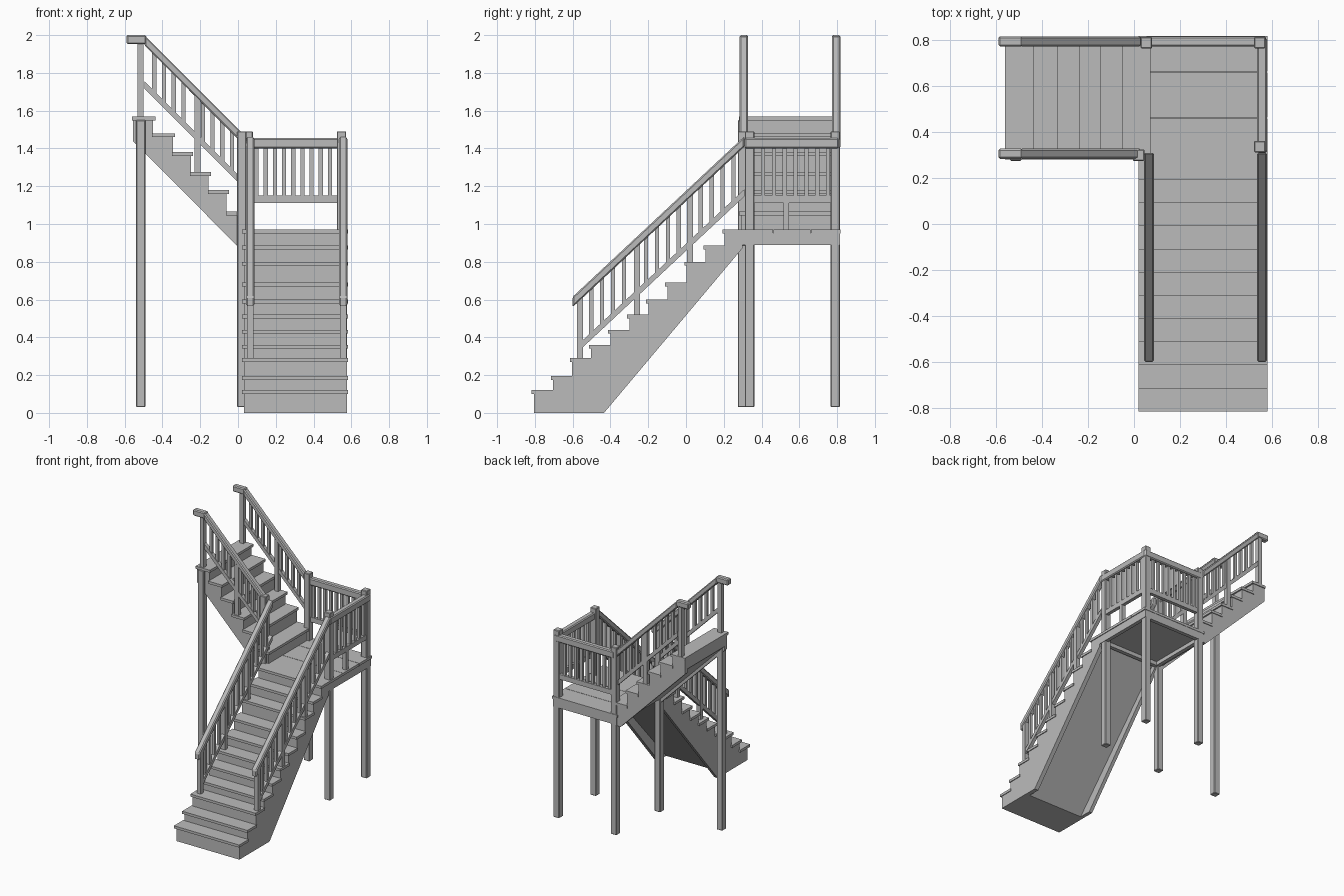
import bpy, bmesh

cube = bpy.data.objects.get("Cube")
if cube:
    bpy.data.objects.remove(cube, do_unlink=True)

# Single painted-wood colour
GREY = (0.5, 0.5, 0.5, 1)
mat = bpy.data.materials.new("plain grey")
mat.use_nodes = True
mat.diffuse_color = GREY
bsdf = next(n for n in mat.node_tree.nodes if n.type == "BSDF_PRINCIPLED")
bsdf.inputs["Base Color"].default_value = GREY


def prism(name, profile, c0, c1, axis="y", bevel=0):
    """Extrude an (s, z) profile across c0..c1; s runs along +y or along -x."""
    def place(s, z, c):
        return (c, s, z) if axis == "y" else (-s, c, z)
    bm = bmesh.new()
    near = [bm.verts.new(place(s, z, c0)) for s, z in profile]
    far = [bm.verts.new(place(s, z, c1)) for s, z in profile]
    bm.faces.new(near)
    bm.faces.new(far)
    for i in range(len(profile)):
        j = (i + 1) % len(profile)
        bm.faces.new((near[i], near[j], far[j], far[i]))
    bmesh.ops.recalc_face_normals(bm, faces=bm.faces)
    mesh = bpy.data.meshes.new(name)
    bm.to_mesh(mesh)
    bm.free()
    mesh.materials.append(mat)
    ob = bpy.data.objects.new(name, mesh)
    bpy.context.collection.objects.link(ob)
    if bevel:
        mod = ob.modifiers.new("chamfer", "BEVEL")
        mod.width = bevel
        mod.segments = 1
    return ob


def slab(name, s0, s1, z0, z1, c0, c1, axis="y", bevel=0):
    return prism(name, [(s0, z0), (s1, z0), (s1, z1), (s0, z1)], c0, c1, axis, bevel)


def flight(name, axis, c0, c1, fronts, tops, end, base, under, inner):
    """Sawtooth side stringers, a recessed core with risers, and nosed treads."""
    saw = [(fronts[0], base)]
    for i, top in enumerate(tops):
        back = fronts[i + 1] if i + 1 < len(fronts) else end
        saw += [(fronts[i], top - 0.02), (back, top - 0.02)]
        slab(f"{name}_tread", fronts[i] - 0.012, back + 0.004, top - 0.02, top,
             c0, c1, axis)
    edge = 0.012
    wide = 0.04
    prism(f"{name}_stringer", saw + under, c0 + edge, c0 + wide, axis)
    prism(f"{name}_stringer", saw + under, c1 - wide, c1 - edge / 2, axis)
    prism(f"{name}_core", saw + inner, c0 + wide, c1 - wide, axis)


def railing(name, axis, c, a, b, drop, count, newels=(), lower_end=None):
    """Handrail, lower rail, balusters and newels between points a and b."""
    (s0, z0), (s1, z1) = a, b

    def height(s):
        return z0 + (z1 - z0) * (s - s0) / (s1 - s0)

    def bar(part, p, q, down, thick, half, bevel=0):
        hp, hq = height(p) - down, height(q) - down
        prism(f"{name}_{part}", [(p, hp - thick), (q, hq - thick), (q, hq), (p, hp)],
              c - half, c + half, axis, bevel)

    start = s0 + 0.04 if lower_end is None else lower_end
    bar("handrail", s0, s1, 0, 0.055, 0.022, 0.007)
    bar("lower_rail", start, s1, drop, 0.038, 0.014)
    step = (s1 - start) / (count + 1)
    for i in range(1, count + 1):
        s = start + i * step
        if all(abs(s - n) > 0.025 for n, _ in newels):
            slab(f"{name}_baluster", s - 0.011, s + 0.011, height(s) - drop - 0.02,
                 height(s) - 0.04, c - 0.01, c + 0.01, axis)
    for s, foot in newels:
        slab(f"{name}_newel", s - 0.016, s + 0.016, foot, height(s) - 0.03,
             c - 0.017, c + 0.017, axis)


# Lower flight, climbing towards the back
lower_tops = [0.12, 0.195, 0.29, 0.36, 0.44, 0.52, 0.6, 0.69, 0.8, 0.885, 0.97]
lower_fronts = [-0.805 + 0.101 * i for i in range(len(lower_tops))]
flight("lower_flight", "y", 0.02, 0.582, lower_fronts, lower_tops, 0.3, 0,
       [(0.3, 0.873), (-0.434, 0)], [(0.3, 0.93), (-0.53, 0)])

# Upper flight, climbing towards the right
flight("upper_flight", "x", 0.28, 0.815, [-0.06, 0.06, 0.155, 0.25, 0.345, 0.45],
       [1.065, 1.18, 1.275, 1.38, 1.48, 1.568], 0.557, 0.89,
       [(0.557, 1.44), (0, 0.88)], [(0.557, 1.47), (0, 0.91)])

# Landing planks, frame boards and underside
for y0, y1 in ((0.3, 0.46), (0.463, 0.66), (0.663, 0.818)):
    slab("landing_plank", y0, y1, 0.95, 0.97, 0.02, 0.582)
slab("landing_deck", 0.3, 0.8, 0.92, 0.952, 0.04, 0.57)
for x in (0.03, 0.546):
    slab("landing_side_board", 0.3, 0.815, 0.89, 0.952, x, x + 0.03)
for y in (0.295, 0.785):
    slab("landing_cross_board", y, y + 0.03, 0.89, 0.951, 0.031, 0.575)

# Support posts that carry on up as the main newels
for x, y, top in ((0.548, 0.79, 1.49), (0.548, 0.337, 1.49), (0.054, 0.79, 1.49),
                  (0.02, 0.3, 1.49), (-0.515, 0.3, 1.55)):
    r = 0.025
    slab("support_post", y - r, y + r, 0.03, top, x - r, x + r, bevel=0.004)

# Lower flight railings
for x in (0.065, 0.557):
    railing("lower_railing", "y", x, (-0.6, 0.615), (0.31, 1.465), 0.28, 14,
            [(-0.56, 0.28), (-0.26, 0.51), (0.02, 0.79)], lower_end=-0.56)

# Upper flight railings with level top ends
for y in (0.306, 0.795):
    railing("upper_railing", "x", y, (-0.03, 1.475), (0.495, 2.0), 0.245, 9,
            [(0.215, 1.26), (0.515, 1.56)], lower_end=-0.02)
    slab("upper_handrail_end", 0.485, 0.59, 1.952, 2.0, y - 0.022, y + 0.022, "x", 0.007)

# Landing railings at the back and the outer side
railing("back_railing", "x", 0.795, (-0.575, 1.455), (-0.05, 1.455), 0.305, 9)
railing("side_railing", "y", 0.557, (0.31, 1.455), (0.81, 1.455), 0.305, 7)
slab("side_railing_foot", 0.515, 0.545, 0.96, 1.13, 0.54, 0.57)
